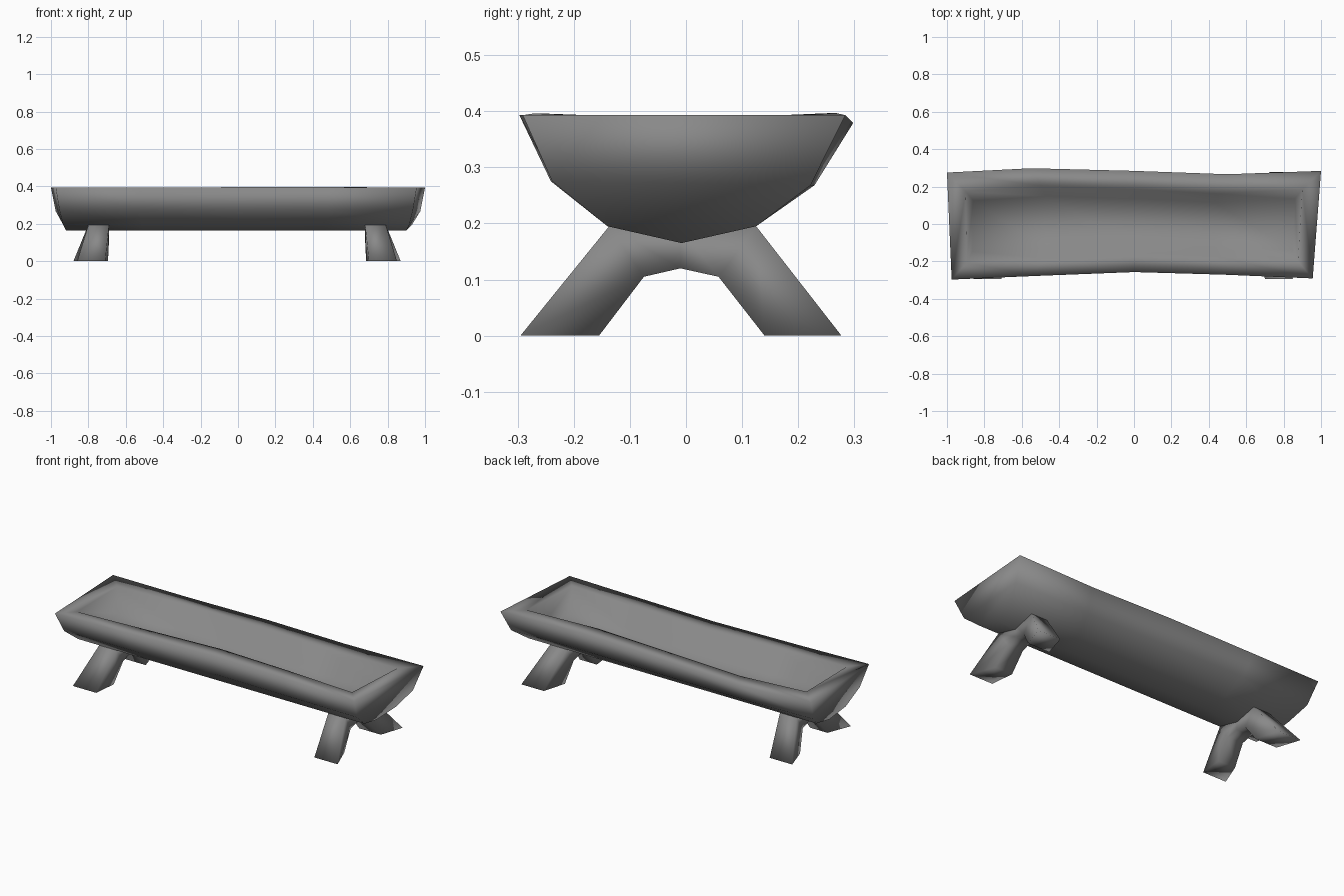
import bpy
import bmesh

default_cube = bpy.data.objects.get("Cube")
if default_cube:
    bpy.data.objects.remove(default_cube)

# Single worn grey colour
GREY = (0.25, 0.25, 0.25, 1.0)
grey = bpy.data.materials.new("worn grey")
grey.use_nodes = True
grey.diffuse_color = GREY
grey.node_tree.nodes["Principled BSDF"].inputs["Base Color"].default_value = GREY


def skin_rings(name, rings, cap):
    """Join equal closed rings with quads, close both ends, shade smooth."""
    bm = bmesh.new()
    loops = [[bm.verts.new(point) for point in ring] for ring in rings]
    count = len(loops[0])
    for first, second in zip(loops, loops[1:]):
        for i in range(count):
            j = (i + 1) % count
            bm.faces.new((first[i], first[j], second[j], second[i]))
    for loop in (loops[0], loops[-1]):
        cap(bm, loop)
    bmesh.ops.recalc_face_normals(bm, faces=bm.faces)
    for face in bm.faces:
        face.smooth = True
    mesh = bpy.data.meshes.new(name)
    bm.to_mesh(mesh)
    bm.free()
    mesh.materials.append(grey)
    obj = bpy.data.objects.new(name, mesh)
    bpy.context.collection.objects.link(obj)


# Trough section: half length, y, z, share of the side bow, share of the rim lift
SECTION = [
    (0.97, -0.295, 0.393, 1.0, 1.0),   # front rim
    (0.95, -0.24, 0.275, 0.4, 0.0),
    (0.93, -0.14, 0.195, 0.0, 0.0),
    (0.915, -0.008, 0.165, 0.0, 0.0),  # keel
    (0.93, 0.125, 0.195, 0.0, 0.0),
    (0.975, 0.22, 0.268, 0.5, 0.0),
    (1.0, 0.28, 0.393, 1.0, 1.0),      # back rim
    (0.90, 0.18, 0.391, 1.3, 0.4),     # inside edge
    (0.86, 0.13, 0.262, 1.0, 0.0),     # floor
    (0.86, -0.145, 0.262, 1.0, 0.0),
    (0.89, -0.205, 0.391, 1.3, 0.4),   # inside edge
]
# Stations: (position, bow, rim lift) for the front and then the back
STATIONS = [
    ((-1.005, -0.002, 0.0), (-1.0, -0.005, 0.0)),
    ((-0.55, 0.017, 0.0), (-0.55, 0.018, -0.014)),
    ((0.0, 0.038, 0.003), (0.0, 0.004, 0.0)),
    ((0.5, 0.024, 0.003), (0.5, -0.014, 0.004)),
    ((0.985, 0.004, 0.0), (1.0, 0.004, 0.0)),
]


def trough_ring(station):
    ring = []
    for half, y, z, follow, raised in SECTION:
        along, bow, lift = station[0 if y < 0 else 1]
        ring.append((along * half, y + follow * bow, z + raised * lift))
    return ring


def trough_cap(bm, loop):
    # Climb the outer end from the keel, cross the rim and drop to the floor
    keel = 3
    pairs = [(loop[keel - step], loop[keel + step]) for step in range(6)]
    for (a, b), (c, d) in zip(pairs, pairs[1:]):
        bm.faces.new(list(dict.fromkeys((a, b, d, c))))


skin_rings("trough", [trough_ring(s) for s in STATIONS], trough_cap)

# Splayed leg pair: upper y, z, inner x, outer x, then the same for the underside
LEG_RINGS = [
    ((-0.295, 0.0, 0.705, 0.855), (-0.155, 0.0, 0.69, 0.80)),
    ((-0.137, 0.195, 0.685, 0.795), (-0.075, 0.105, 0.685, 0.785)),
    ((-0.01, 0.19, 0.69, 0.79), (-0.01, 0.12, 0.69, 0.785)),
    ((0.125, 0.195, 0.69, 0.795), (0.058, 0.105, 0.69, 0.79)),
    ((0.277, 0.0, 0.73, 0.875), (0.14, 0.0, 0.69, 0.83)),
]
LEG_CENTRE = -0.005


def leg_ring(side, upper, under):
    y, z, inner, outer = upper
    low_y, low_z, low_inner, low_outer = under
    corners = [(inner, y, z), (outer, y, z),
               (low_outer, low_y, low_z), (low_inner, low_y, low_z)]
    return [(LEG_CENTRE + side * x, py, pz) for x, py, pz in corners]


def foot_cap(bm, loop):
    bm.faces.new(loop)


for name, side in (("left_legs", 1), ("right_legs", -1)):
    skin_rings(name, [leg_ring(side, *ring) for ring in LEG_RINGS], foot_cap)
